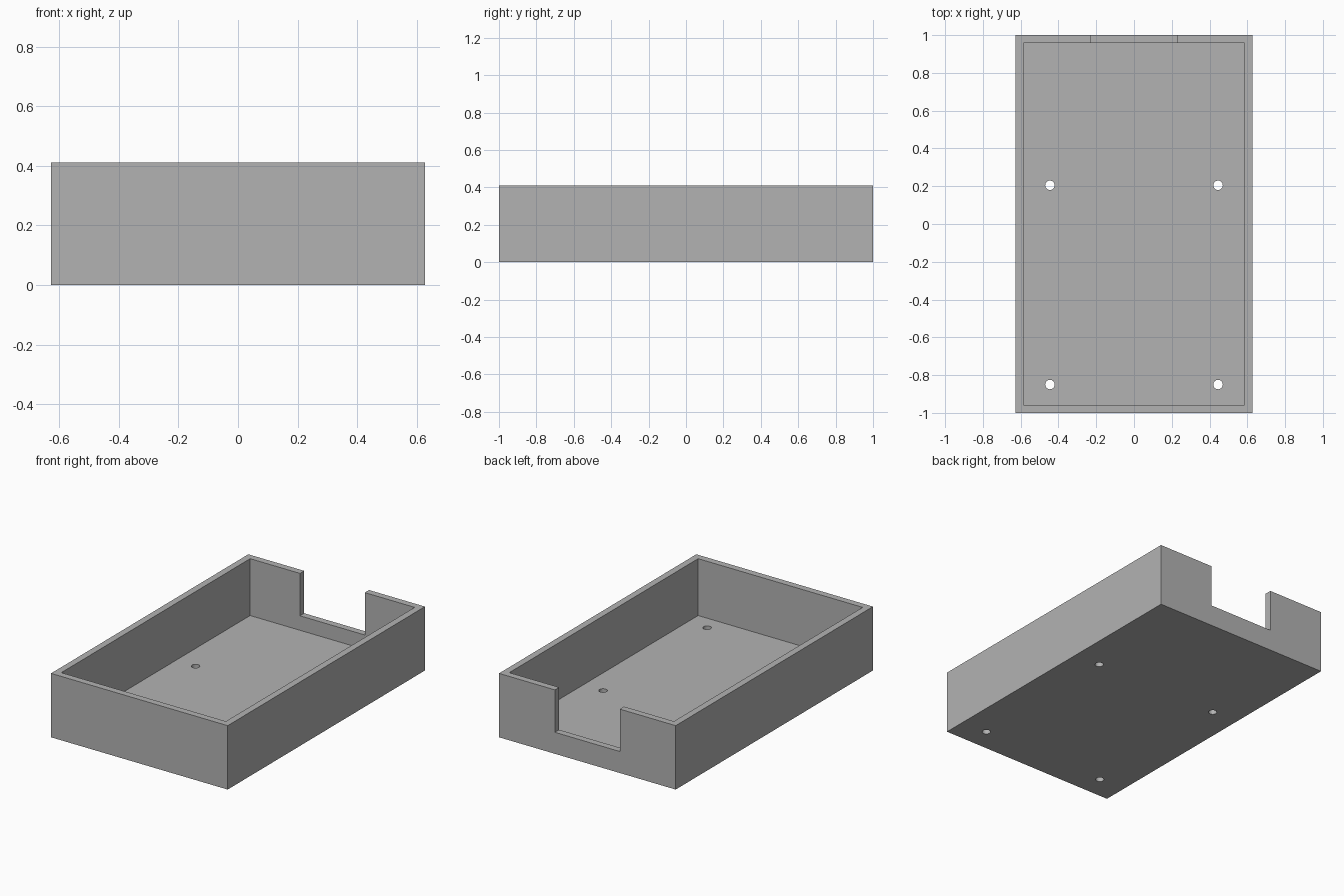
import bpy

cube = bpy.data.objects.get("Cube")
if cube:
    bpy.data.objects.remove(cube, do_unlink=True)

# Overall sizes
WIDTH, LENGTH, HEIGHT = 1.254, 2.0, 0.41
WALL, FLOOR = 0.043, 0.045
NOTCH_WIDTH, NOTCH_BOTTOM = 0.46, 0.138
HOLE_RADIUS, HOLE_X = 0.025, 0.445
HOLE_ROWS = (0.205, -0.85)

grey = bpy.data.materials.new("plain grey")
grey.use_nodes = True
colour = (0.45, 0.45, 0.45, 1)
grey.diffuse_color = colour
grey.node_tree.nodes["Principled BSDF"].inputs["Base Color"].default_value = colour


def box(name, size, centre):
    bpy.ops.mesh.primitive_cube_add(size=1, location=centre)
    obj = bpy.context.object
    obj.name = name
    obj.scale = size
    bpy.ops.object.transform_apply(location=True, rotation=False, scale=True)
    obj.data.materials.append(grey)
    return obj


def cut(target, cutter):
    cutter.hide_render = True
    mod = target.modifiers.new("cut", 'BOOLEAN')
    mod.operation = 'DIFFERENCE'
    mod.solver = 'EXACT'
    mod.object = cutter
    bpy.context.view_layer.objects.active = target
    bpy.ops.object.modifier_apply(modifier=mod.name)
    bpy.data.objects.remove(cutter, do_unlink=True)


# Open tray: solid block, hollowed from above
tray = box("tray", (WIDTH, LENGTH, HEIGHT), (0, 0, HEIGHT / 2))
cut(tray, box("cavity_cutter", (WIDTH - 2 * WALL, LENGTH - 2 * WALL, HEIGHT),
              (0, 0, FLOOR + HEIGHT / 2)))

# Notch in the back wall
cut(tray, box("notch_cutter", (NOTCH_WIDTH, 4 * WALL, HEIGHT),
              (0, LENGTH / 2, NOTCH_BOTTOM + HEIGHT / 2)))

# Four screw holes through the floor
for side in (-1, 1):
    for y in HOLE_ROWS:
        bpy.ops.mesh.primitive_cylinder_add(vertices=32, radius=HOLE_RADIUS, depth=4 * FLOOR,
                                            location=(side * HOLE_X, y, FLOOR / 2))
        hole = bpy.context.object
        hole.name = "hole_cutter"
        hole.data.materials.append(grey)
        cut(tray, hole)

# Smooth hole walls, sharp box edges
bpy.ops.object.select_all(action='DESELECT')
tray.select_set(True)
bpy.context.view_layer.objects.active = tray
bpy.ops.object.shade_smooth_by_angle()
